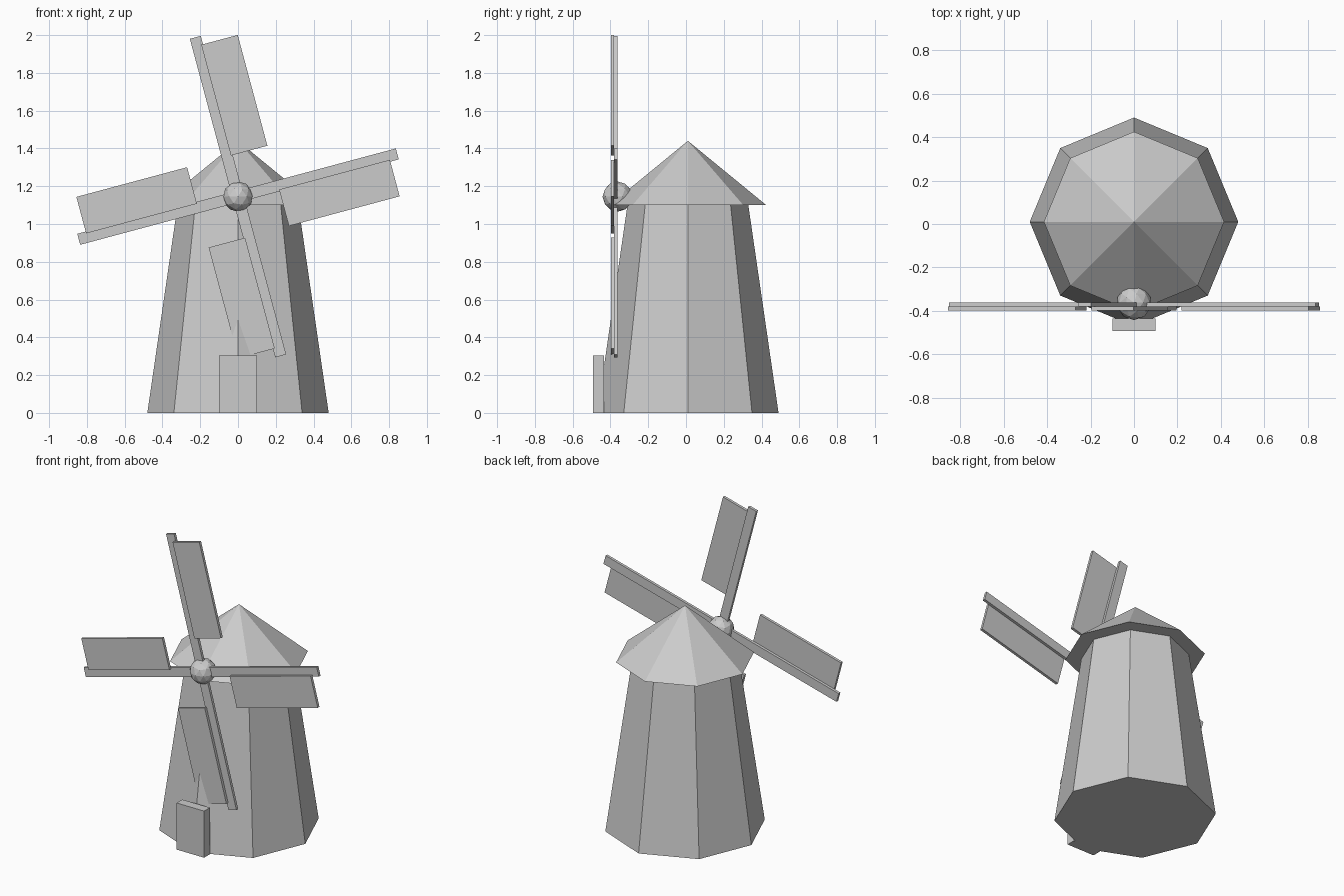
import bpy
from math import radians
from mathutils import Matrix, Vector

cube = bpy.data.objects.get("Cube")
if cube:
    bpy.data.objects.remove(cube, do_unlink=True)

grey = bpy.data.materials.new("plain_grey")
grey.use_nodes = True
colour = (0.6, 0.6, 0.6, 1)
grey.diffuse_color = colour
grey.node_tree.nodes["Principled BSDF"].inputs["Base Color"].default_value = colour

CENTRE_Y = 0.01
HUB = Vector((0, -0.362, 1.145))
TILT = 15


def finish(name):
    ob = bpy.context.object
    ob.name = name
    ob.data.materials.clear()
    ob.data.materials.append(grey)
    return ob


def octagon(name, r1, r2, z1, z2):
    """Eight-sided cone or frustum with corners on the x and y axes."""
    bpy.ops.mesh.primitive_cone_add(vertices=8, radius1=r1, radius2=r2, depth=z2 - z1,
                                    location=(0, CENTRE_Y, (z1 + z2) / 2))
    return finish(name)


def box(name, low, high, matrix=Matrix()):
    """Box between two corners, then moved by a matrix."""
    low, high = Vector(low), Vector(high)
    bpy.ops.mesh.primitive_cube_add(size=1)
    ob = finish(name)
    ob.data.transform(matrix @ Matrix.Translation((low + high) / 2)
                      @ Matrix.Diagonal((*(high - low), 1)))
    return ob


# Tower, roof and door block
octagon("tower", 0.48, 0.32, 0, 1.1)
octagon("roof", 0.415, 0, 1.1, 1.44)
box("door", (-0.1, -0.493, 0), (0.1, -0.434, 0.305))

# Faceted hub
bpy.ops.mesh.primitive_ico_sphere_add(subdivisions=2, radius=0.08, location=HUB)
finish("hub")

# Two crossing arms, with four sails fixed to their front
for i in range(4):
    turn = Matrix.Translation((0, 0, HUB.z)) @ Matrix.Rotation(radians(-TILT - 90 * i), 4, "Y")
    if i < 2:
        box(f"arm_{i + 1}", (-0.03, -0.38, -0.873), (0.03, -0.362, 0.873), turn)
    box(f"sail_{i + 1}", (0.02, -0.398, 0.22), (0.22, -0.38, 0.827), turn)
